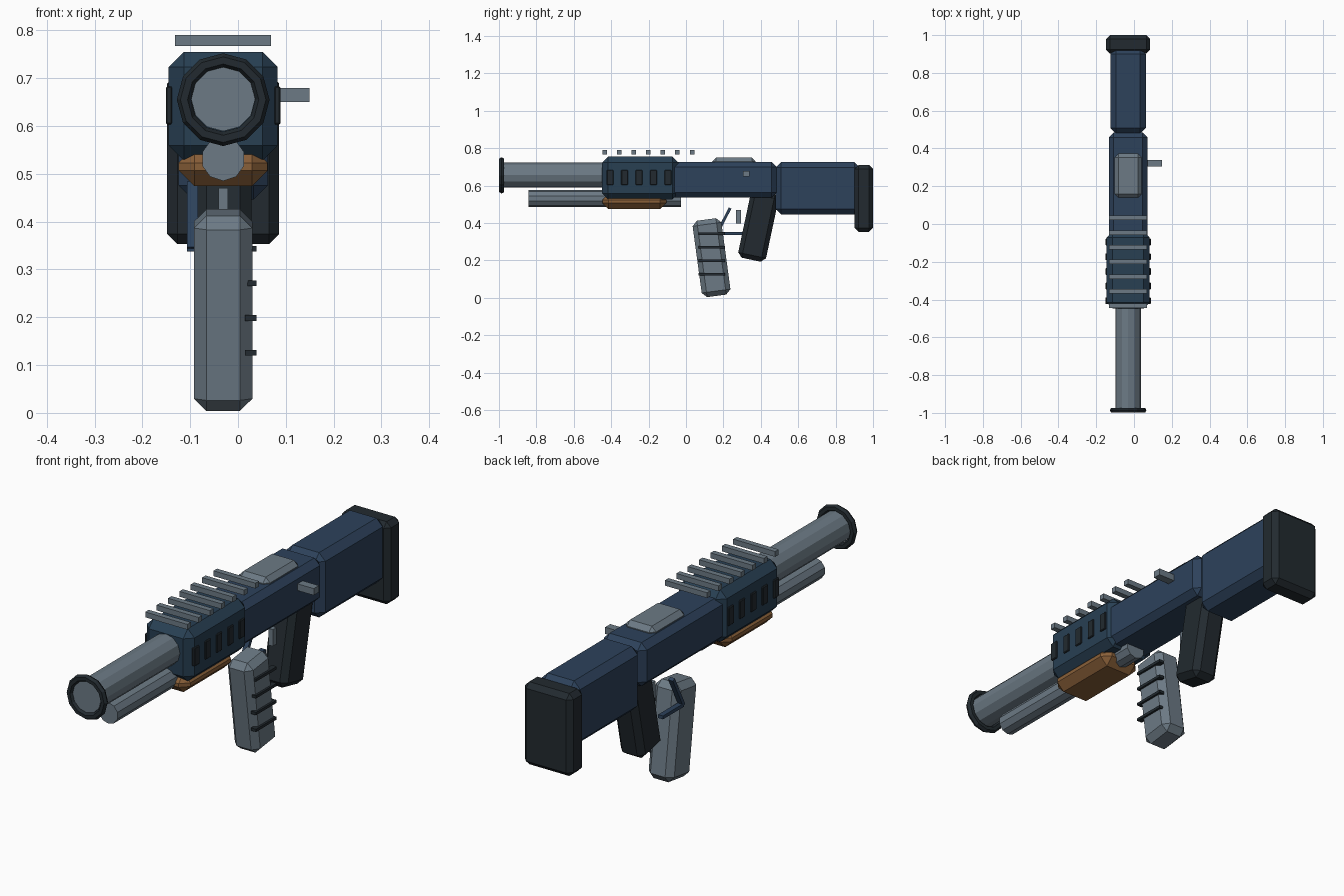
import bpy, bmesh, math
from mathutils import Matrix, Vector

if "Cube" in bpy.data.objects:
    bpy.data.objects.remove(bpy.data.objects["Cube"])

CX = -0.031  # centre line of the body


def material(name, rgb):
    m = bpy.data.materials.new(name)
    m.diffuse_color = (*rgb, 1)
    m.use_nodes = True
    m.node_tree.nodes["Principled BSDF"].inputs["Base Color"].default_value = m.diffuse_color
    return m


STEEL = material("grey_steel", (0.15, 0.195, 0.235))
NAVY = material("navy_blue", (0.026, 0.054, 0.105))
TEAL = material("slate_blue", (0.021, 0.050, 0.086))
DARK = material("charcoal", (0.016, 0.023, 0.029))
WOOD = material("brown_wood", (0.25, 0.115, 0.04))


def finish(name, bm, mat):
    bmesh.ops.recalc_face_normals(bm, faces=bm.faces)
    me = bpy.data.meshes.new(name)
    bm.to_mesh(me)
    bm.free()
    me.materials.append(mat)
    ob = bpy.data.objects.new(name, me)
    bpy.context.collection.objects.link(ob)
    return ob


def box(name, x, y, z, mat, bevel=0.0, tilt=0.0):
    """Box from (min, max) ranges, chamfered, tilted about its centre on x."""
    bm = bmesh.new()
    size = [r[1] - r[0] for r in (x, y, z)]
    mid = [(r[0] + r[1]) / 2 for r in (x, y, z)]
    bmesh.ops.create_cube(bm, size=1, matrix=Matrix.Diagonal((*size, 1)))
    if bevel:
        bmesh.ops.bevel(bm, geom=bm.edges[:], offset=bevel, segments=1,
                        affect='EDGES', clamp_overlap=True)
    bm.transform(Matrix.Translation(mid) @ Matrix.Rotation(tilt, 4, 'X'))
    return finish(name, bm, mat)


def tube(name, r, y, z, sides, mat):
    bm = bmesh.new()
    rot = (Matrix.Translation((CX, (y[0] + y[1]) / 2, z))
           @ Matrix.Rotation(math.pi / 2, 4, 'X'))
    bmesh.ops.create_cone(bm, cap_ends=True, segments=sides, radius1=r,
                          radius2=r, depth=y[1] - y[0], matrix=rot)
    return finish(name, bm, mat)


def wide(w):
    return (CX - w / 2, CX + w / 2)


# Barrel, muzzle ring and lower tube
tube("barrel", 0.067, (-0.99, -0.40), 0.656, 12, STEEL)
tube("lower_tube", 0.046, (-0.842, -0.027), 0.531, 10, STEEL)
bpy.ops.mesh.primitive_torus_add(major_segments=12, minor_segments=6,
                                 major_radius=0.082, minor_radius=0.015,
                                 location=(CX, -0.986, 0.655),
                                 rotation=(math.pi / 2, 0, 0))
ring = bpy.context.object
ring.name = "muzzle_ring"
ring.data.materials.append(DARK)

# Main body
box("handguard", wide(0.228), (-0.448, -0.04), (0.527, 0.755), TEAL, 0.032)
box("receiver", wide(0.205), (-0.10, 0.484), (0.537, 0.726), NAVY, 0.026)
box("stock", wide(0.187), (0.478, 0.93), (0.446, 0.726), NAVY, 0.03)
box("butt_pad", wide(0.234), (0.902, 1.0), (0.353, 0.71), DARK, 0.021)
box("wooden_forend", wide(0.186), (-0.447, -0.105), (0.474, 0.556), WOOD, 0.033)
box("top_cover", wide(0.144), (0.14, 0.372), (0.68, 0.75), STEEL, 0.02)
box("bolt_handle", (0.03, 0.149), (0.305, 0.34), (0.65, 0.679), STEEL)

# Vents on both sides of the handguard
for i in range(5):
    y = -0.406 + i * 0.0775
    for side, s in (("left", -1), ("right", 1)):
        x = CX + s * 0.113
        box(f"vent_{side}_{i + 1}", (x - 0.007, x + 0.007),
            (y - 0.018, y + 0.018), (0.603, 0.683), DARK, 0.003)

# Rail slats above the body
for i in range(7):
    y = -0.434 + i * 0.0777
    box(f"rail_slat_{i + 1}", wide(0.201), (y - 0.012, y + 0.012),
        (0.767, 0.79), STEEL)

# Pistol grip
box("grip", wide(0.118), (0.311, 0.463), (0.20, 0.57), DARK, 0.024, -0.21)

# Magazine with side ribs
box("magazine", wide(0.122), (0.059, 0.214), (0.009, 0.421), STEEL, 0.026, 0.135)
for i in range(4):
    z = 0.126 + i * 0.0725
    box(f"magazine_rib_{i + 1}", (0.015, 0.039), (0.067, 0.209),
        (z - 0.006, z + 0.006), DARK)

# Trigger and its guard
box("trigger", wide(0.02), (0.268, 0.293), (0.398, 0.47), STEEL)
box("guard_bottom", (-0.107, -0.084), (0.165, 0.31), (0.337, 0.352), NAVY)
box("guard_front", (-0.107, -0.084), (0.193, 0.208), (0.335, 0.489), NAVY, 0, -0.48)
